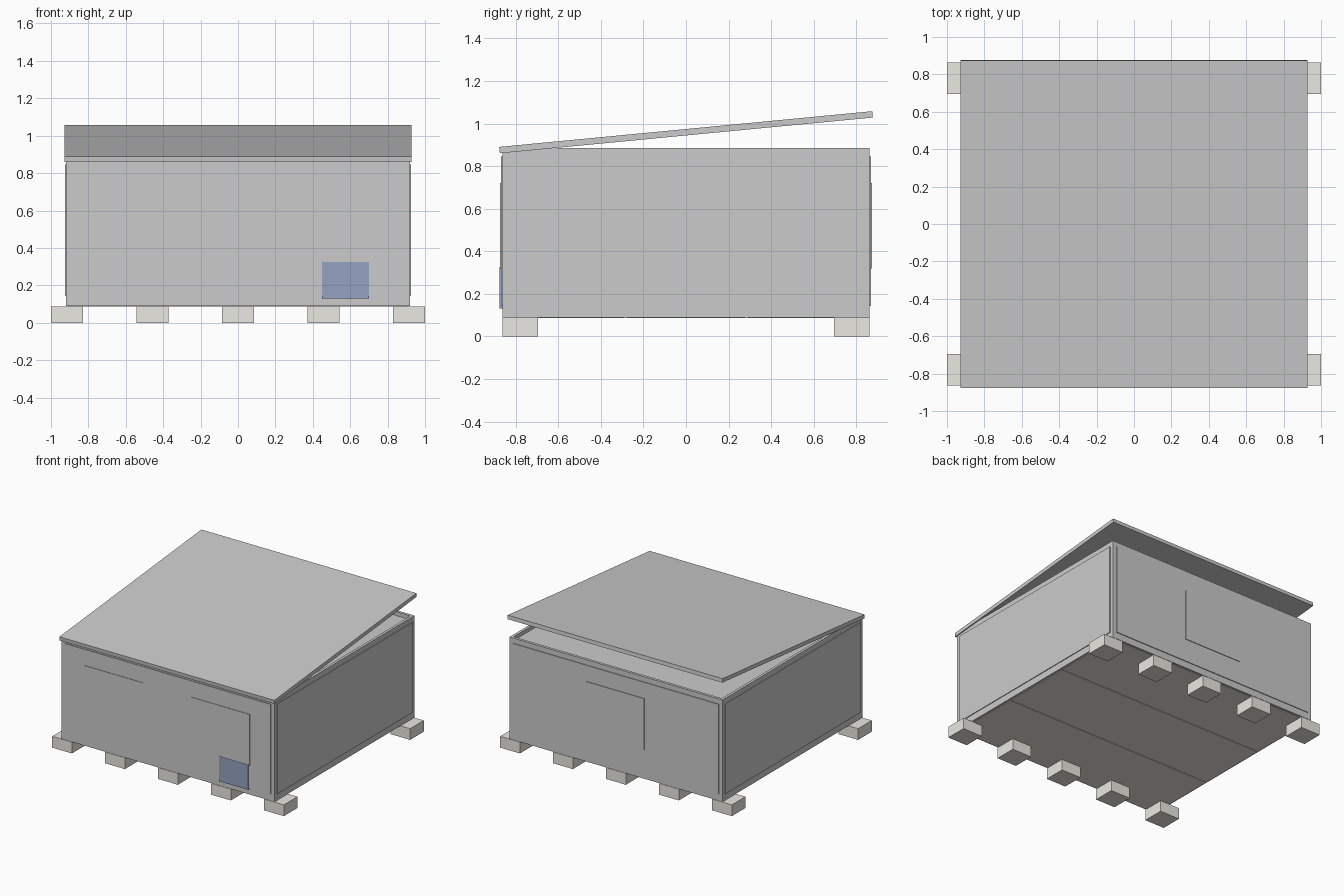
import bpy, bmesh, math

if "Cube" in bpy.data.objects:
    bpy.data.objects.remove(bpy.data.objects["Cube"])


def material(name, rgb):
    m = bpy.data.materials.new(name)
    m.diffuse_color = (*rgb, 1)
    m.use_nodes = True
    m.node_tree.nodes["Principled BSDF"].inputs["Base Color"].default_value = m.diffuse_color
    return m


wood = material("pale_wood", (0.83, 0.81, 0.75))
blue = material("blue_label", (0.30, 0.36, 0.54))


def box(name, x, y, z, mat=None):
    """Axis-aligned box given as (min, max) ranges."""
    bm = bmesh.new()
    bmesh.ops.create_cube(bm, size=1)
    for v in bm.verts:
        for i, (lo, hi) in enumerate((x, y, z)):
            v.co[i] = lo if v.co[i] < 0 else hi
    me = bpy.data.meshes.new(name)
    bm.to_mesh(me)
    bm.free()
    ob = bpy.data.objects.new(name, me)
    bpy.context.collection.objects.link(ob)
    if mat:
        me.materials.append(mat)
    return ob


# Crate body with a rim around a shallow recessed top
body = box("crate_body", (-0.92, 0.92), (-0.863, 0.863), (0.09, 0.885))
bm = bmesh.new()
bm.from_mesh(body.data)
bm.normal_update()
top = max(bm.faces, key=lambda f: f.calc_center_median().z)
bmesh.ops.inset_region(bm, faces=[top], thickness=0.03)
bmesh.ops.inset_region(bm, faces=[top], thickness=0.0001, depth=-0.03)
bm.to_mesh(body.data)
bm.free()

# Raised panels on the four walls
for side, s in (("front", -1), ("back", 1)):
    box(side + "_panel", (-0.888, 0.888), sorted((s * 0.85, s * 0.869)), (0.142, 0.845))
for side, s in (("left", -1), ("right", 1)):
    box(side + "_panel", sorted((s * 0.91, s * 0.926)), (-0.835, 0.835), (0.142, 0.845))

# Thin label plates on front and back
for name, x0 in (("front_plate_left", -0.71), ("front_plate_right", 0.21)):
    box(name, (x0, x0 + 0.5), (-0.873, -0.86), (0.32, 0.72))
box("back_plate", (-0.25, 0.25), (0.86, 0.874), (0.32, 0.72))
box("blue_sticker", (0.45, 0.70), (-0.875, -0.86), (0.13, 0.325), blue)

# Wooden floor boards under the body
for i in range(3):
    y0 = -0.85 + i * 0.57
    box(f"floor_board_{i + 1}", (-0.905, 0.905), (y0, y0 + 0.56), (0.086, 0.1), wood)

# Two rows of pallet feet
for row, y in (("front", (-0.863, -0.695)), ("back", (0.695, 0.863))):
    for i in range(5):
        cx = -0.915 + i * 0.4575
        box(f"{row}_foot_{i + 1}", (cx - 0.085, cx + 0.085), y, (0, 0.088), wood)

# Tilted lid resting on the front edge
half = 0.88
lid = box("lid", (-0.928, 0.928), (-half, half), (-0.015, 0.015))
lid.location = (0, 0, 0.959)
lid.rotation_euler.x = math.atan2(0.168, 1.755)
